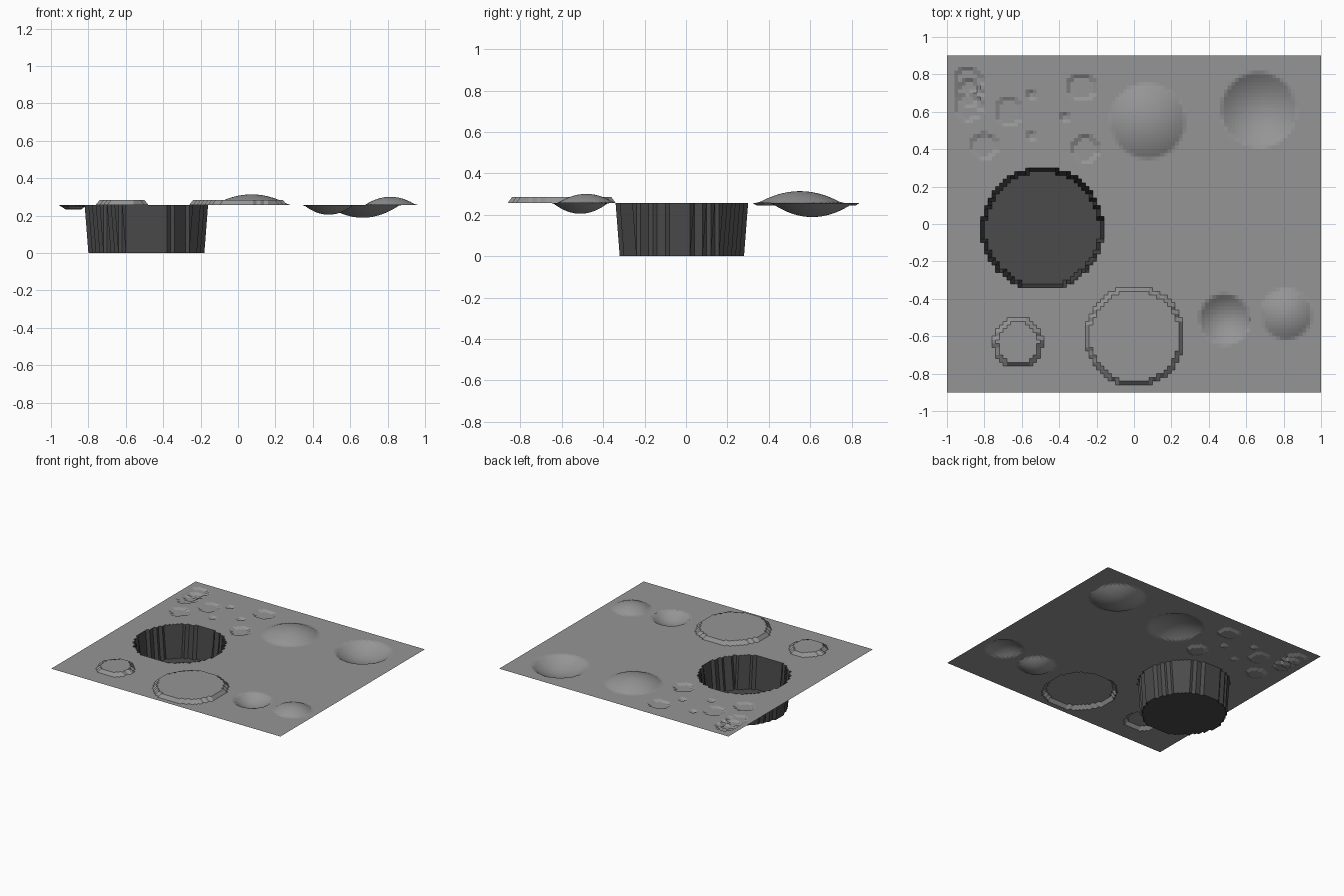
import bpy, bmesh, math

if "Cube" in bpy.data.objects:
    bpy.data.objects.remove(bpy.data.objects["Cube"])

STEP = 0.02            # grid cell size
NX, NY = 100, 90       # cells: 2.0 x 1.8
DECK = 0.258           # height of the flat sheet
PIT = (-0.49, -0.025, 0.315)

# flat-topped steps: x, y, radius, height change
steps = [
    (-0.62, -0.635, 0.122, 0.025), (0.005, -0.60, 0.255, 0.027),      # raised plates
    (-0.885, 0.765, 0.068, -0.0125), (-0.885, 0.70, 0.068, -0.0125),  # overlapping dents
    (-0.885, 0.625, 0.068, -0.01), (-0.28, 0.73, 0.068, -0.0125),
    (-0.26, 0.40, 0.068, -0.0125), (-0.67, 0.60, 0.068, -0.01),
    (-0.80, 0.415, 0.068, -0.01),
]
# little square dents, same layout
steps += [(-0.55, 0.69, 0.015, -0.0125), (-0.37, 0.57, 0.015, -0.0125),
          (-0.55, 0.47, 0.015, -0.01)]
# rounded domes and bowls
rounds = [
    (0.073, 0.55, 0.20, 0.056), (0.667, 0.61, 0.20, -0.069),
    (0.485, -0.51, 0.135, -0.053), (0.815, -0.482, 0.135, 0.043),
]


def height(x, y):
    if math.hypot(x - PIT[0], y - PIT[1]) < PIT[2]:
        return 0.0
    z = DECK
    for cx, cy, r, h in steps:
        if math.hypot(x - cx, y - cy) < r:
            z += h
    for cx, cy, r, h in rounds:
        t = math.hypot(x - cx, y - cy) / r
        if t < 1:
            z += h * (1 - t * t)
    return z


def material(name, v):
    m = bpy.data.materials.new(name)
    m.diffuse_color = (v, v, v, 1)
    m.use_nodes = True
    m.node_tree.nodes["Principled BSDF"].inputs["Base Color"].default_value = m.diffuse_color
    return m


# terrain sheet as a height grid
bm = bmesh.new()
rows = []
for j in range(NY + 1):
    y = (j - NY / 2) * STEP
    rows.append([bm.verts.new((x, y, height(x, y)))
                 for x in ((i - NX / 2) * STEP for i in range(NX + 1))])
for j in range(NY):
    for i in range(NX):
        f = bm.faces.new((rows[j][i], rows[j][i + 1],
                          rows[j + 1][i + 1], rows[j + 1][i]))
        # pit walls and floor are darker
        if min(v.co.z for v in f.verts) < 0.05:
            f.material_index = 1
mesh = bpy.data.meshes.new("terrain_sheet")
bm.to_mesh(mesh)
bm.free()
mesh.materials.append(material("sheet_grey", 0.3))
mesh.materials.append(material("pit_dark", 0.07))
sheet = bpy.data.objects.new("terrain_sheet", mesh)
bpy.context.collection.objects.link(sheet)
